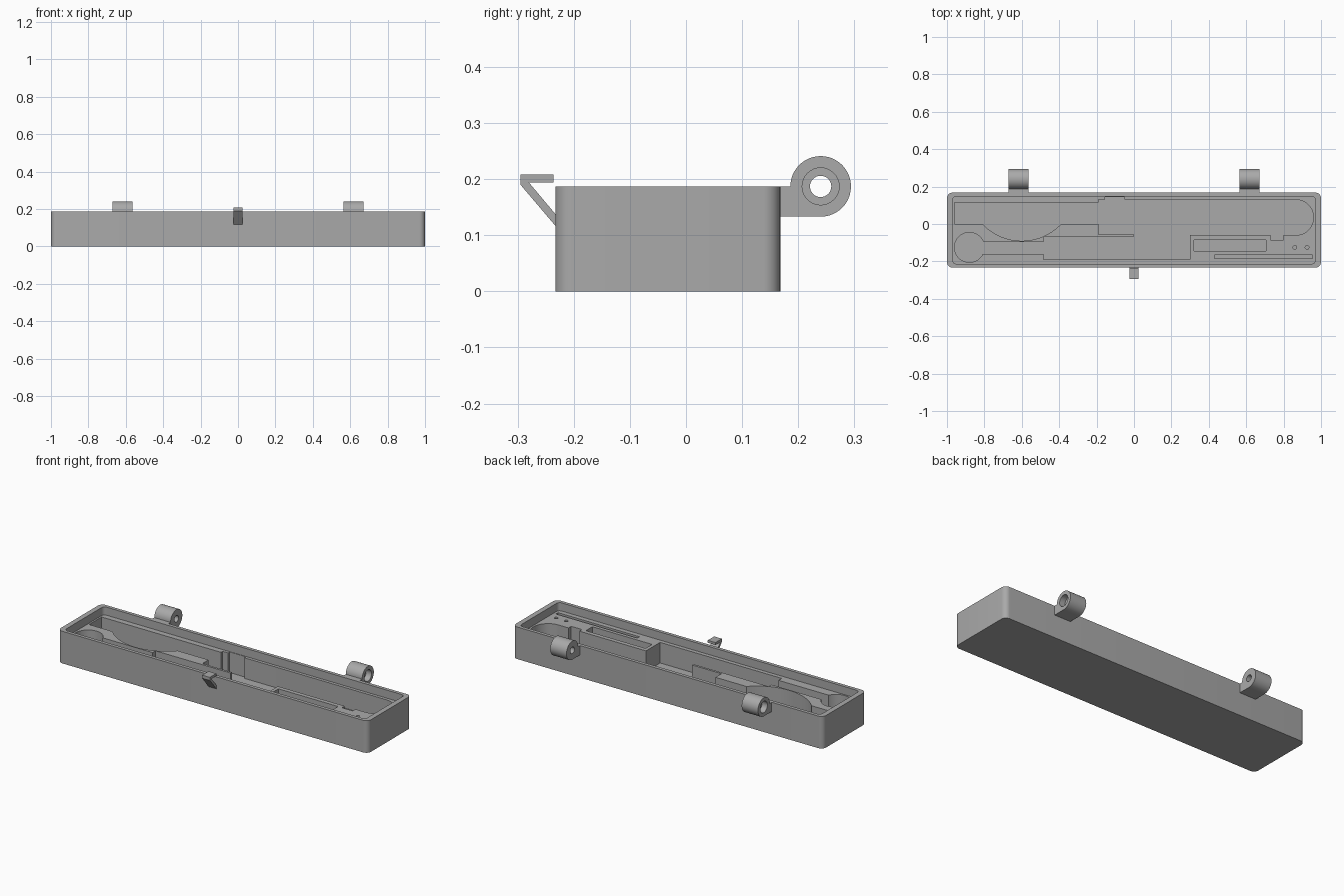
import bpy, bmesh
from math import radians, cos, sin

cube = bpy.data.objects.get("Cube")
if cube:
    bpy.data.objects.remove(cube, do_unlink=True)

grey = bpy.data.materials.new("plain grey")
grey.use_nodes = True
GREY = (0.4, 0.4, 0.4, 1)
grey.diffuse_color = GREY
grey.node_tree.nodes["Principled BSDF"].inputs["Base Color"].default_value = GREY


def arc(cx, cy, r, start, end, steps=24):
    angles = [radians(start + (end - start) * i / steps) for i in range(steps + 1)]
    return [(cx + r * cos(a), cy + r * sin(a)) for a in angles]


def circle(cx, cy, r, steps=32):
    return arc(cx, cy, r, 0, 360, steps)[:-1]


def rect(x0, x1, y0, y1):
    return [(x0, y0), (x1, y0), (x1, y1), (x0, y1)]


def rounded(x0, x1, y0, y1, r):
    corners = [(x1 - r, y1 - r), (x0 + r, y1 - r), (x0 + r, y0 + r), (x1 - r, y0 + r)]
    return [p for i, c in enumerate(corners) for p in arc(*c, r, 90 * i, 90 * i + 90, 8)]


def prism(name, outline, low, high, axis="z"):
    """Extrude an outline: (x, y) along z, or (y, z) along x."""
    place = (lambda p, d: (*p, d)) if axis == "z" else (lambda p, d: (d, *p))
    bm = bmesh.new()
    rings = [[bm.verts.new(place(p, d)) for p in outline] for d in (low, high)]
    for ring in rings:
        bm.faces.new(ring)
    for i in range(len(outline)):
        bm.faces.new((rings[0][i - 1], rings[0][i], rings[1][i], rings[1][i - 1]))
    bmesh.ops.recalc_face_normals(bm, faces=bm.faces)
    mesh = bpy.data.meshes.new(name)
    bm.to_mesh(mesh)
    bm.free()
    mesh.materials.append(grey)
    obj = bpy.data.objects.new(name, mesh)
    bpy.context.collection.objects.link(obj)
    return obj


def activate(obj):
    bpy.ops.object.select_all(action="DESELECT")
    obj.select_set(True)
    bpy.context.view_layer.objects.active = obj


def cut(obj, *cutters):
    activate(obj)
    for cutter in cutters:
        cutter.hide_render = True
        mod = obj.modifiers.new("cut", "BOOLEAN")
        mod.object, mod.operation, mod.solver = cutter, "DIFFERENCE", "EXACT"
        bpy.ops.object.modifier_apply(modifier=mod.name)
        bpy.data.objects.remove(cutter, do_unlink=True)


def smooth(obj):
    activate(obj)
    bpy.ops.object.shade_smooth_by_angle(angle=radians(30))


FRONT, BACK, TOP, TRAY, FLOOR = -0.233, 0.168, 0.187, 0.14, 0.02

# Case with a shallow recess under the rim
case = prism("case", rounded(-1, 1, FRONT, BACK, 0.03), 0, TOP)
recess = prism("recess", rounded(-0.97, 0.97, FRONT + 0.02, BACK - 0.02, 0.02), TRAY, 0.3)

# Joined fitted pocket
pocket_outline = [
    (-0.96, 0.115), (-0.19, 0.115), (-0.19, 0.13), (-0.155, 0.13),
    (-0.155, 0.145), (-0.05, 0.145), (-0.05, 0.13),
    *arc(0.865, 0.035, 0.095, 90, -90),
    (0.8, -0.06), (0.8, -0.085), (0.73, -0.085), (0.73, -0.06),
    (0.3, -0.06), (0.3, -0.19), (-0.485, -0.19), (-0.485, -0.16),
    *arc(-0.88, -0.125, 0.08, -26, -338, 40),
    (-0.485, -0.095), (-0.485, -0.068), (0, -0.068), (0, -0.055),
    (-0.19, -0.055), (-0.19, 0),
    *arc(-0.6, 0.2, 0.29, -43.6, -136.4), (-0.96, 0)]
pocket = prism("pocket", pocket_outline, FLOOR, 0.3)

# Small slots and pin holes
slots = [prism("wide_slot", rect(0.32, 0.705, -0.145, -0.085), 0.06, 0.3),
         prism("thin_slot", rect(0.43, 0.955, -0.185, -0.165), 0.06, 0.3)]
holes = [prism("pin_hole", circle(x, -0.125, 0.01, 16), 0.06, 0.3) for x in (0.86, 0.925)]
cut(case, recess, pocket, *slots, *holes)
smooth(case)

# Hinge knuckles, counterbored on their outer ends
hinge_outline = [(BACK - 0.003, 0.133), *arc(0.24, TOP, 0.054, -90, 180, 36), (BACK - 0.003, TOP)]
for side, name in ((1, "left_hinge"), (-1, "right_hinge")):
    hinge = prism(name, hinge_outline, side * 0.565, side * 0.67, "x")
    cut(hinge,
        prism("bore", circle(0.24, TOP, 0.019), side * 0.5, side * 0.7, "x"),
        prism("counterbore", circle(0.24, TOP, 0.033), side * 0.635, side * 0.7, "x"))
    smooth(hinge)

# Front catch: sloping strut with a flat finger tab
catch_outline = [(-0.295, 0.208), (-0.236, 0.208), (-0.236, 0.194), (-0.28, 0.194),
                 (FRONT, 0.138), (FRONT, 0.117), (-0.295, 0.19)]
prism("catch", catch_outline, -0.025, 0.025, "x")
